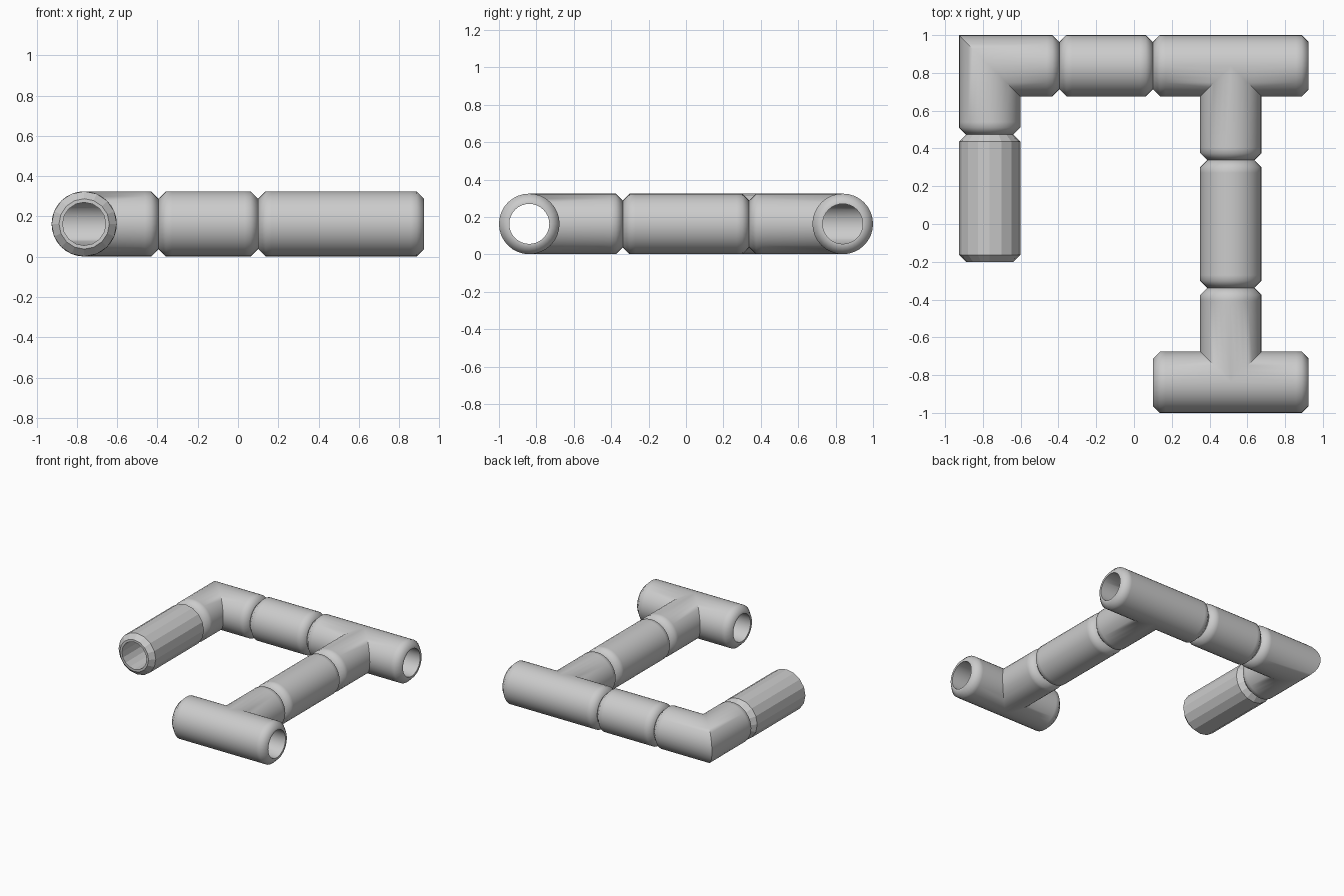
import bpy, bmesh
from math import cos, sin, pi, radians
from mathutils import Vector

if "Cube" in bpy.data.objects:
    bpy.data.objects.remove(bpy.data.objects["Cube"])

R, BORE, CH = 0.162, 0.107, 0.037   # outer radius, bore radius, end chamfer
ZC = 0.163                          # height of all pipe axes
UP = Vector((0, 0, 1))


def straight(c):
    return 0.0


def tee_bar(c):      # bar arm, cut back on the side where the stem joins
    return max(c, 0.0)


def tee_stem(c):     # stem arm, cut back on both sides
    return abs(c)


def mitre(c):        # elbow arm, cut at 45 degrees
    return c


def fitting(name, centre, arms, sides=32, smooth=True):
    """arms: (direction, side direction, length, cut function); hollow tubes."""
    bm = bmesh.new()
    for d, p, length, cut in arms:
        d, p = Vector((*d, 0)), Vector((*p, 0))
        rows = []
        for i in range(sides):
            c, s = cos(2 * pi * i / sides), sin(2 * pi * i / sides)
            profile = [(R, R * cut(c)), (R, length - CH - 0.03),
                       (R, length - CH), (R - CH, length),
                       (BORE, length), (BORE, BORE * cut(c))]
            rows.append([bm.verts.new(d * t + (p * c + UP * s) * r)
                         for r, t in profile])
        for a, b in zip(rows, rows[1:] + rows[:1]):
            for k in range(len(a) - 1):
                bm.faces.new((a[k], a[k + 1], b[k + 1], b[k]))
    bmesh.ops.remove_doubles(bm, verts=bm.verts, dist=1e-4)
    bmesh.ops.recalc_face_normals(bm, faces=bm.faces)
    me = bpy.data.meshes.new(name)
    bm.to_mesh(me)
    bm.free()
    ob = bpy.data.objects.new(name, me)
    ob.location = (*centre, ZC)
    bpy.context.collection.objects.link(ob)
    if smooth:
        bpy.ops.object.select_all(action='DESELECT')
        ob.select_set(True)
        bpy.context.view_layer.objects.active = ob
        bpy.ops.object.shade_smooth_by_angle(angle=radians(50))
    return ob


def pipe(name, a, b, **kw):
    a, b = Vector(a), Vector(b)
    d = (b - a).normalized()
    p, half = Vector((-d.y, d.x)), (b - a).length / 2
    return fitting(name, (a + b) / 2,
                   [(d, p, half, straight), (-d, p, half, straight)], **kw)


def tee(name, centre, stem_y, stem_len):
    s = (0, stem_y)
    return fitting(name, centre, [((1, 0), s, 0.4125, tee_bar),
                                  ((-1, 0), s, 0.4125, tee_bar),
                                  (s, (1, 0), stem_len, tee_stem)])


XL, XR, Y = -0.764, 0.5125, 0.838   # left leg, right leg, cross run axes

# tee fittings at both ends of the right leg
tee("back_tee", (XR, Y), -1, 0.5)
tee("front_tee", (XR, -Y), 1, 0.5)
# mitred corner elbow
fitting("corner_elbow", (XL, Y), [((1, 0), (0, -1), 0.369, mitre),
                                  ((0, -1), (1, 0), 0.365, mitre)])
# straight pipes between the fittings
pipe("back_pipe", (-0.395, Y), (0.10, Y))
pipe("right_pipe", (XR, -0.338), (XR, 0.338))
# faceted open pipe on the left
pipe("left_pipe", (XL, -0.20), (XL, 0.473), sides=16, smooth=False)
